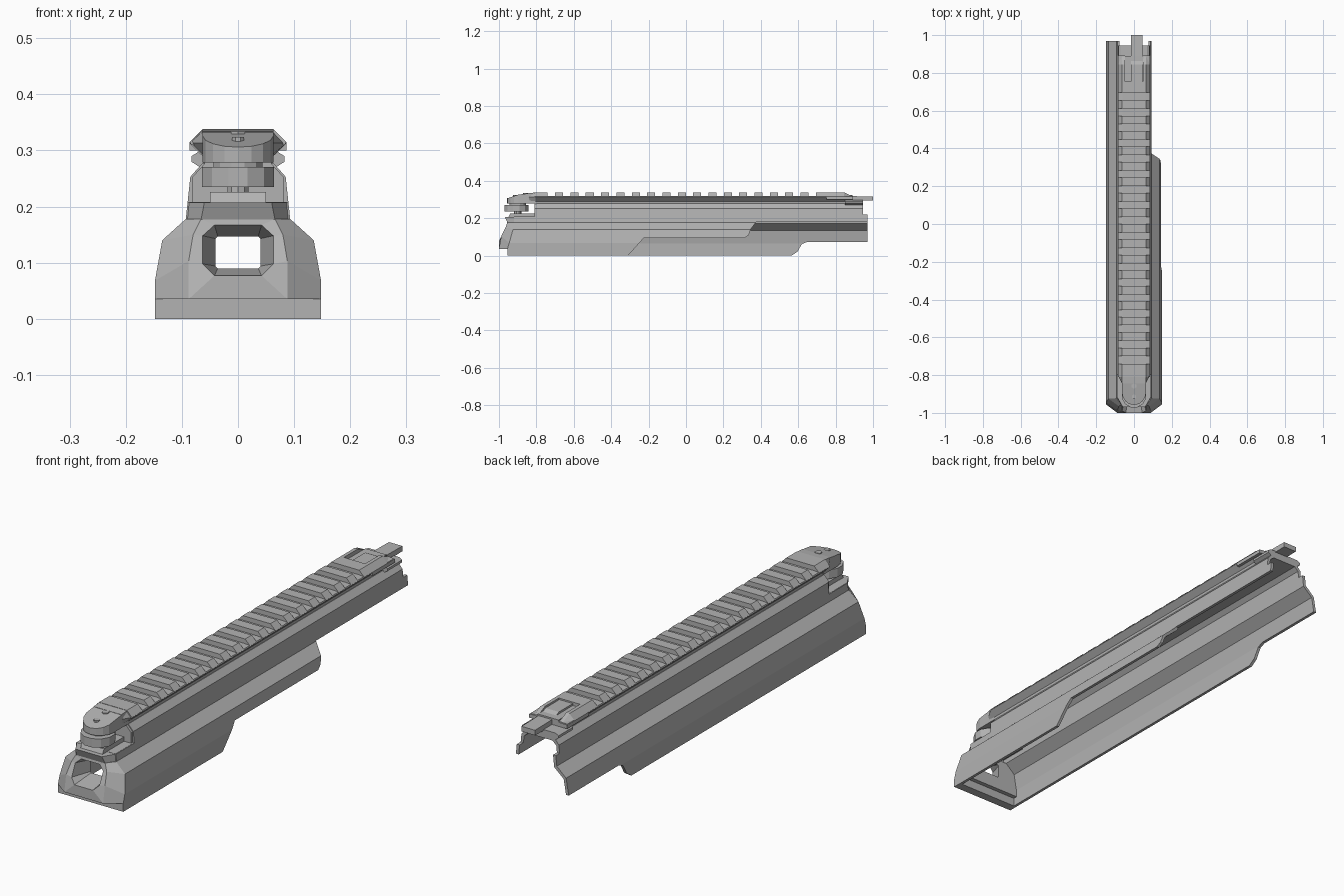
import bpy, bmesh, math
from mathutils import Vector

if "Cube" in bpy.data.objects:
    bpy.data.objects.remove(bpy.data.objects["Cube"])

grey = bpy.data.materials.new("metal grey")
grey.diffuse_color = (0.45, 0.45, 0.45, 1)
grey.use_nodes = True
grey.node_tree.nodes["Principled BSDF"].inputs["Base Color"].default_value = grey.diffuse_color


def make(name, rings, closed=False):
    """Skin a list of equal-length point rings; cap the ends unless closed."""
    bm = bmesh.new()
    vs = [[bm.verts.new(p) for p in r] for r in rings]
    n, m = len(rings[0]), len(rings)
    for i in range(m if closed else m - 1):
        a, b = vs[i], vs[(i + 1) % m]
        for j in range(n):
            k = (j + 1) % n
            bm.faces.new((a[j], a[k], b[k], b[j]))
    if not closed:
        bm.faces.new(vs[0])
        bm.faces.new(vs[-1][::-1])
    bmesh.ops.recalc_face_normals(bm, faces=bm.faces[:])
    me = bpy.data.meshes.new(name)
    bm.to_mesh(me)
    bm.free()
    me.materials.append(grey)
    ob = bpy.data.objects.new(name, me)
    bpy.context.collection.objects.link(ob)
    return ob


def side_prism(name, yz, x0, x1):
    return make(name, [[(x, y, z) for y, z in yz] for x in (x0, x1)])


def mirror(half):
    """Half outline (x, z) -> full symmetric outline."""
    return half + [(-x, z) for x, z in reversed(half)]


def long_prism(name, half, y0, y1):
    return make(name, [[(x, y, z) for x, z in mirror(half)] for y in (y0, y1)])


def box(name, x0, x1, y0, y1, z0, z1):
    return side_prism(name, [(y0, z0), (y1, z0), (y1, z1), (y0, z1)], x0, x1)


def disc(name, y, r, z0, z1, sides):
    ring = [(r * math.cos((i + .5) * math.tau / sides), y + r * math.sin((i + .5) * math.tau / sides))
            for i in range(sides)]
    return make(name, [[(a, b, z) for a, b in ring] for z in (z0, z1)])


# Thin folded cover
outer = [(.148, 0), (.148, .068), (.135, .14), (.093, .178), (.085, .253), (.063, .278)]
inner = [(.136, 0), (.136, .066), (.124, .134), (.081, .171), (.073, .248), (.056, .264)]
section = outer + [(-x, z) for x, z in reversed(outer)] + [(-x, z) for x, z in inner] + inner[::-1]
cover = make("cover_shell", [[(x, y, z) for x, z in section] for y in (-.92, .97)])

# Cutters for the stepped lower edges, rear step and front notch
cutters = [
    side_prism("cut_right", [(-.31, -.1), (-.31, 0), (-.225, .095), (.315, .095), (.335, .11), (.345, .14),
                             (.375, .18), (1.1, .18), (1.1, -.1)], .03, .3),
    side_prism("cut_left", [(.565, -.1), (.565, 0), (.595, .02), (.62, .062), (.645, .072), (1.1, .072),
                            (1.1, -.1)], -.3, -.03),
    box("cut_rear", -.3, .3, .945, 1.2, .22, .5),
    box("cut_front", -.3, .3, -1.2, -.8, .207, .5),
]
for c in cutters:
    c.hide_render = True
    mod = cover.modifiers.new(c.name, "BOOLEAN")
    mod.operation, mod.object, mod.solver = "DIFFERENCE", c, "EXACT"
bpy.context.view_layer.update()
cut_mesh = bpy.data.meshes.new_from_object(cover.evaluated_get(bpy.context.evaluated_depsgraph_get()))
cover.modifiers.clear()
cover.data = cut_mesh
for c in cutters:
    bpy.data.objects.remove(c)


# Faceted nose with a funnel opening: closed loop of mirrored rings
def ring(half):
    return [Vector(p) for p in half] + [Vector((-p[0], p[1], p[2])) for p in reversed(half)]


nose_rings = [
    [(.134, -.9, .035), (.134, -.9, .066), (.122, -.9, .134), (.08, -.9, .17)],
    [(.148, -.92, .035), (.148, -.92, .068), (.135, -.92, .14), (.093, -.92, .178)],
    [(.148, -.955, .035), (.148, -.945, .068), (.135, -.925, .14), (.093, -.922, .178)],
    [(.088, -1, .035), (.088, -.988, .103), (.08, -.965, .15), (.066, -.955, .178)],
    [(.042, -1, .077), (.063, -.988, .098), (.063, -.964, .148), (.042, -.957, .167)],
    [(.036, -.9, .09), (.04, -.9, .094), (.04, -.9, .143), (.036, -.9, .147)],
]
make("nose", [ring(r) for r in nose_rings], closed=True)
box("nose_lip", -.148, .148, -.955, -.918, 0, .036)

# Neck, notch floor and notch back wall
make("neck", [
    [(-.066, -.955, .176), (.066, -.955, .176), (.093, -.915, .176), (-.093, -.915, .176)],
    [(-.06, -.968, .207), (.06, -.968, .207), (.09, -.915, .207), (-.09, -.915, .207)]])
box("notch_floor", -.088, .088, -.92, -.795, .19, .208)
long_prism("notch_wall", [(.082, .2), (.082, .252), (.06, .276), (.06, .29)], -.81, -.79)
side_prism("wheel_seat", [(-.95, .205), (-.8, .205), (-.8, .226), (-.94, .226)], -.05, .05)

# Thumb wheel
disc("thumb_wheel", -.907, .066, .235, .271, 12)
disc("wheel_collar", -.9, .045, .271, .281, 12)
disc("wheel_shaft", -.9, .02, .2, .29, 10)

# Rounded front tongue of the rail
arc = [math.pi * (1 + i / 8) for i in range(9)]
plan = [(.063 * math.cos(a), -.895 + .063 * math.sin(a)) for a in arc] + [(.063, -.8), (-.063, -.8)]


def tongue_top(y):
    return .306 + (y + .958) * .32 if y < -.89 else .328 + (y + .89) * .11


tongue = make("rail_tongue", [[(x, y, .279) for x, y in plan], [(x, y, tongue_top(y)) for x, y in plan]])
disc("tongue_screw", -.858, .014, .32, .334, 6)
disc("tongue_pin", -.915, .012, .31, .324, 8)

# Flared transition into the rail
make("rail_flare", [
    [(x, y, z) for x, z in mirror([(.05, .28), (s, .29), (s + w, .313), (.063, .333 + w * .2)])]
    for y, s, w in ((-.845, .058, .003), (-.8, .063, .023))])

# Rail base and teeth
long_prism("rail_base", [(.06, .27), (.063, .29), (.086, .312), (.084, .317), (.06, .319)], -.805, .89)
spans = [(-.81, -.74)] + [(-.7 + .082 * k, -.657 + .082 * k) for k in range(17)] + [(.695, .755)]
for i, (y0, y1) in enumerate(spans):
    long_prism(f"rail_tooth_{i}", [(.083, .31), (.086, .315), (.063, .338)], y0, y1)

# Rear of the rail: side cheeks, tail plate and latch lever
for s, side in ((-1, "left"), (1, "right")):
    make(f"rear_cheek_{side}", [
        [(s * .048, y, .3), (s * .086, y, .3), (s * .086, y, .315), (s * .063, y, z), (s * .048, y, z)]
        for y, z in ((.75, .338), (.845, .338), (.893, .316))])
long_prism("tail_plate", [(.06, .265), (.083, .28), (.083, .29), (.07, .298)], .85, .945)
box("latch_guide", -.045, .05, .755, .89, .3, .324)
side_prism("latch_lever", [(.75, .31), (.75, .332), (.845, .332), (.875, .318), (1, .316), (1, .295),
                           (.86, .292)], -.015, .046)
